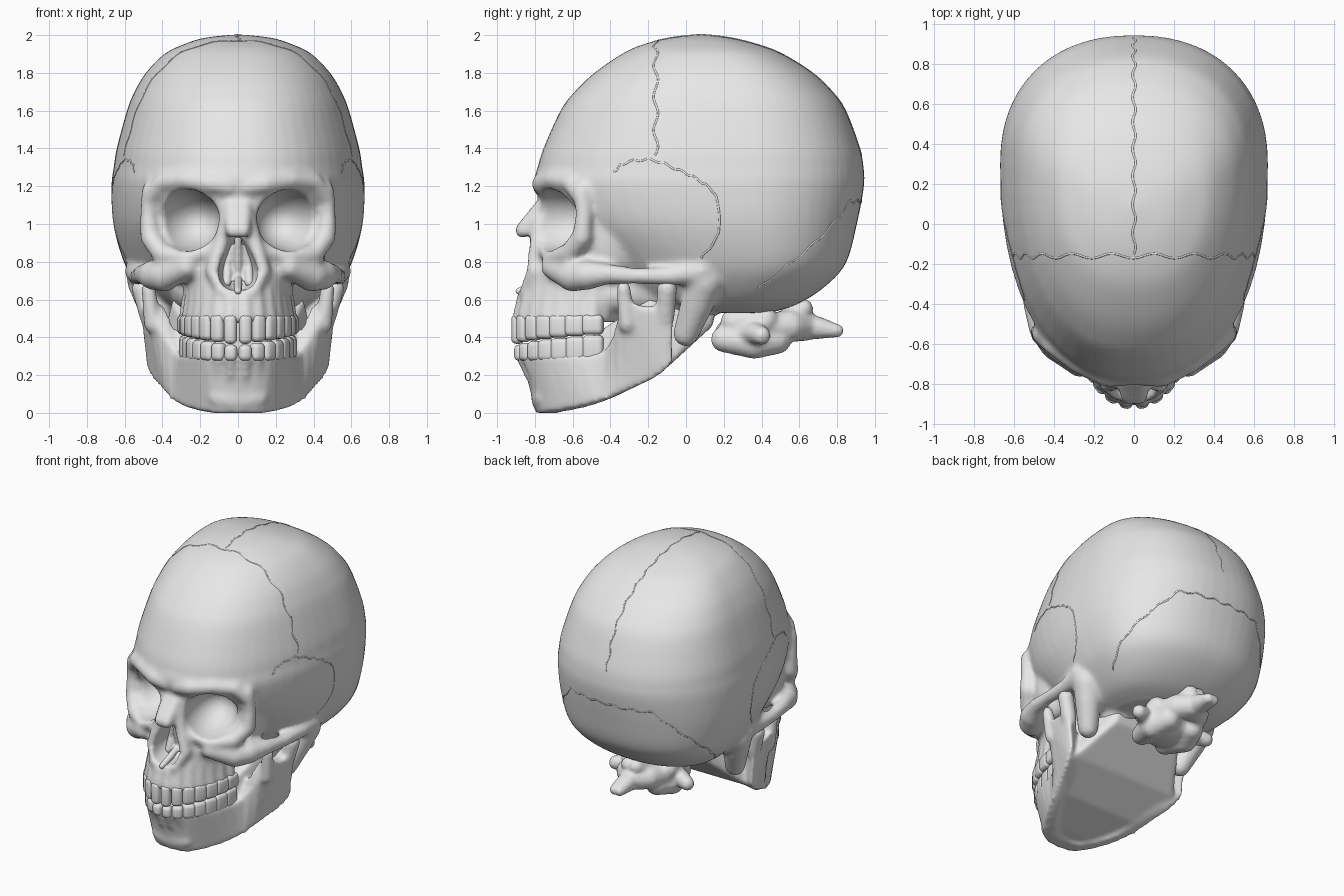
import bpy, bmesh
from math import sin, cos, atan2, pi, radians, copysign
from mathutils import Vector, Matrix
from mathutils.bvhtree import BVHTree

if "Cube" in bpy.data.objects:
    bpy.data.objects.remove(bpy.data.objects["Cube"])

mat = bpy.data.materials.new("bone_grey")
mat.use_nodes = True
GREY = (0.8, 0.8, 0.8, 1)
mat.diffuse_color = GREY
for node in mat.node_tree.nodes:
    if node.type == "BSDF_PRINCIPLED":
        node.inputs["Base Color"].default_value = GREY


def make_object(name, bm):
    bmesh.ops.recalc_face_normals(bm, faces=bm.faces[:])
    me = bpy.data.meshes.new(name)
    bm.to_mesh(me)
    bm.free()
    me.materials.append(mat)
    me.shade_smooth()
    ob = bpy.data.objects.new(name, me)
    bpy.context.collection.objects.link(ob)
    return ob


def smooth_rows(rows, steps=5):
    """Catmull-Rom interpolation of profile rows."""
    p = [Vector(r) for r in rows]
    p = [p[0]] + p + [p[-1]]
    out = []
    for a, b, c, d in zip(p, p[1:], p[2:], p[3:]):
        for i in range(steps):
            t = i / steps
            out.append(b + (c - a) * (t / 2) + (a * 2 - b * 5 + c * 4 - d) * (t * t / 2)
                       + (b * 3 - a - c * 3 + d) * (t ** 3 / 2))
    return out + [p[-1]]


def loft(bm, rows, frac=0.63, n=2.15, seg=56):
    """Stack rounded plan outlines; each row is z, front y, back y, half width."""
    power = lambda v: copysign(abs(v) ** (2 / n), v)
    rings = []
    for z, yf, yb, w in smooth_rows(rows):
        mid = yf + (yb - yf) * frac
        ring = []
        for k in range(seg):
            s, c = sin(2 * pi * k / seg), cos(2 * pi * k / seg)
            ring.append(bm.verts.new((w * power(s), mid + (yb - mid if c > 0 else mid - yf) * power(c), z)))
        rings.append(ring)
    for r, q in zip(rings, rings[1:]):
        for k in range(seg):
            j = (k + 1) % seg
            bm.faces.new((r[k], r[j], q[j], q[k]))
    bm.faces.new(rings[0])
    bm.faces.new(rings[-1])


def ellipsoid(bm, c, r, turn=0, seg=12):
    m = Matrix.Translation(c) @ Matrix.Rotation(turn, 4, "Z") @ Matrix.Diagonal((*r, 1))
    bmesh.ops.create_uvsphere(bm, u_segments=seg, v_segments=seg * 2 // 3, radius=1, matrix=m)


def limb(bm, pts, sides=(1, -1)):
    """Tapered rods with a ball at every joint, along x, y, z, radius points."""
    for side in sides:
        joints = [(Vector((x * side, y, z)), r) for x, y, z, r in pts]
        for p, r in joints:
            ellipsoid(bm, p, (r, r, r))
        for (p, r), (q, s) in zip(joints, joints[1:]):
            m = Matrix.Translation((p + q) / 2) @ (q - p).to_track_quat("Z", "Y").to_matrix().to_4x4()
            bmesh.ops.create_cone(bm, cap_ends=True, segments=12, radius1=r, radius2=s,
                                  depth=(q - p).length, matrix=m)


def hull(bm, pts):
    res = bmesh.ops.convex_hull(bm, input=[bm.verts.new(p) for p in pts])
    inner = [g for g in res["geom_interior"] if isinstance(g, bmesh.types.BMVert)]
    if inner:
        bmesh.ops.delete(bm, geom=inner, context="VERTS")


def fuse(name, bm, voxel, cutter=None, rounds=5):
    """Melt the overlapping volumes of a part into one smooth skin."""
    ob = make_object(name, bm)

    def remesh(size):
        m = ob.modifiers.new("melt", "REMESH")
        m.mode, m.voxel_size = "VOXEL", size
    remesh(voxel)
    if cutter:
        m = ob.modifiers.new("cut", "BOOLEAN")
        m.operation, m.solver, m.object = "DIFFERENCE", "FLOAT", cutter
        remesh(voxel * 0.93)
    m = ob.modifiers.new("soften", "SMOOTH")
    m.factor, m.iterations = 0.5, rounds
    me = bpy.data.meshes.new_from_object(ob.evaluated_get(bpy.context.evaluated_depsgraph_get()))
    ob.modifiers.clear()
    ob.data = me
    me.materials.clear()
    me.materials.append(mat)
    me.shade_smooth()
    return ob


def arch(t, a=0.28, b=0.495):
    return Vector((a * sin(t), -0.4 - b * cos(t), 0))


TOOTH_ANGLES = [radians(s * d) for s in (-1, 1) for d in (8, 22, 35, 46, 57, 68, 79)]

# Eye socket and nose opening cutter
bm = bmesh.new()
for s in (1, -1):
    ellipsoid(bm, (s * 0.28, -0.74, 1.02), (0.178, 0.3, 0.165), s * radians(17), 36)
loft(bm, [(0.65, -1, -0.74, 0.04), (0.68, -1, -0.68, 0.085), (0.75, -1, -0.64, 0.105),
          (0.83, -1, -0.65, 0.08), (0.9, -1, -0.68, 0.045), (0.93, -1, -0.72, 0.02)], 0.5, 2, 32)
cutter = make_object("socket_cutter", bm)
cutter.hide_render = True

# Skull: braincase
bm = bmesh.new()
loft(bm, [(0.53, -0.2, 0.45, 0.28), (0.58, -0.3, 0.6, 0.42), (0.68, -0.4, 0.75, 0.53),
          (0.8, -0.5, 0.85, 0.605), (1.0, -0.7, 0.905, 0.66), (1.2, -0.8, 0.942, 0.67),
          (1.3, -0.785, 0.94, 0.658), (1.4, -0.755, 0.92, 0.642), (1.6, -0.665, 0.845, 0.588),
          (1.7, -0.59, 0.775, 0.548), (1.8, -0.485, 0.67, 0.488), (1.9, -0.34, 0.51, 0.39),
          (1.95, -0.23, 0.38, 0.29), (1.985, -0.09, 0.24, 0.18), (2.003, 0.06, 0.1, 0.02)], n=2.25)
# Skull: face block
loft(bm, [(0.48, -0.9, -0.35, 0.3), (0.6, -0.885, -0.33, 0.285), (0.7, -0.85, -0.3, 0.3),
          (0.8, -0.8, -0.3, 0.36), (0.95, -0.76, -0.3, 0.42), (1.1, -0.77, -0.25, 0.45),
          (1.25, -0.8, -0.2, 0.47), (1.36, -0.75, -0.1, 0.46), (1.46, -0.7, 0, 0.44)], 0.75, 2.05)
# Skull: brow, eye rim, cheekbone with arch, temple ridge and wall
limb(bm, [(0.05, -0.765, 1.2, 0.05), (0.14, -0.762, 1.215, 0.056), (0.28, -0.7, 1.235, 0.05),
          (0.4, -0.61, 1.22, 0.05), (0.465, -0.55, 1.14, 0.05)])
limb(bm, [(0.13, -0.75, 0.87, 0.04), (0.27, -0.71, 0.82, 0.05), (0.4, -0.62, 0.84, 0.055),
          (0.465, -0.55, 0.93, 0.055), (0.475, -0.54, 1.05, 0.045), (0.46, -0.55, 1.18, 0.05)])
limb(bm, [(0.27, -0.71, 0.77, 0.06), (0.39, -0.6, 0.725, 0.085), (0.45, -0.52, 0.73, 0.08),
          (0.5, -0.41, 0.735, 0.055), (0.525, -0.27, 0.725, 0.043), (0.53, -0.08, 0.725, 0.05),
          (0.53, 0.08, 0.75, 0.07)])
limb(bm, [(0.44, -0.53, 1.2, 0.05), (0.425, -0.47, 1.32, 0.05), (0.42, -0.42, 1.42, 0.05)])
for s in (1, -1):
    ellipsoid(bm, (s * 0.36, -0.4, 0.96), (0.115, 0.17, 0.28), seg=20)
# Skull: nasal bones, mastoid and base of the rear palate
limb(bm, [(0.03, -0.74, 1.1, 0.055), (0.025, -0.865, 0.965, 0.043)])
limb(bm, [(0.05, -0.77, 1.02, 0.05), (0.09, -0.79, 0.9, 0.04), (0.13, -0.8, 0.75, 0.045),
          (0.08, -0.85, 0.64, 0.035)])
limb(bm, [(0.49, 0.1, 0.7, 0.1), (0.45, 0.06, 0.58, 0.09), (0.4, 0.0, 0.42, 0.07)])
limb(bm, [(0.2, -0.4, 0.62, 0.1), (0.22, -0.2, 0.66, 0.14), (0.2, 0.05, 0.6, 0.14)])
# Skull: tooth root ridges
for t in TOOTH_ANGLES:
    p, q = arch(t, 0.285, 0.49), arch(t, 0.27, 0.465)
    limb(bm, [(p.x, p.y, 0.5, 0.038), (q.x, q.y, 0.66, 0.026)], (1,))
skull = fuse("skull", bm, 0.016, cutter)
bpy.data.objects.remove(cutter)

# Nasal septum, spine and inner shells
bm = bmesh.new()
limb(bm, [(0, -0.885, 0.645, 0.02), (0, -0.78, 0.68, 0.025), (0, -0.69, 0.72, 0.02),
          (0, -0.74, 0.92, 0.02)], (1,))
limb(bm, [(0.06, -0.72, 0.69, 0.025), (0.055, -0.69, 0.78, 0.025), (0.03, -0.71, 0.88, 0.015)])
fuse("nasal_septum", bm, 0.01, rounds=2)

# Jaw: body and ramus, each station a lower outer point then an upper outer point
bm = bmesh.new()
stations = [(0, -0.795, 0.0, 0, -0.875, 0.31), (0.14, -0.76, 0.0, 0.17, -0.825, 0.31),
            (0.28, -0.58, 0.03, 0.275, -0.65, 0.31), (0.36, -0.42, 0.075, 0.34, -0.43, 0.33),
            (0.42, -0.25, 0.145, 0.48, -0.33, 0.56), (0.475, -0.12, 0.21, 0.51, -0.17, 0.56),
            (0.48, -0.07, 0.27, 0.52, -0.06, 0.6)]


def section(st, s):
    pts = []
    for x, y, z in (st[:3], st[3:]):
        pts += [(s * x, y, z), (s * x * 0.8, -0.3 + (y + 0.3) * 0.8, z)]
    return pts


rows = smooth_rows(stations, 3)
for s in (1, -1):
    for a, b in zip(rows, rows[1:]):
        hull(bm, section(a, s) + section(b, s))
# Jaw: coronoid, condyle, chin and closed underside
limb(bm, [(0.45, -0.31, 0.47, 0.05), (0.475, -0.33, 0.66, 0.038)])
limb(bm, [(0.47, -0.11, 0.5, 0.05), (0.51, -0.1, 0.66, 0.055)])
ellipsoid(bm, (0, -0.77, 0.085), (0.16, 0.05, 0.08), seg=24)
half = [(0, -0.73, 0.01), (0.2, -0.62, 0.025), (0.35, -0.35, 0.1), (0.43, -0.1, 0.24),
        (0.27, 0.14, 0.46), (0.25, 0.17, 0.6), (0.35, -0.2, 0.6), (0.2, -0.66, 0.3)]
hull(bm, half + [(-x, y, z) for x, y, z in half if x])
for t in TOOTH_ANGLES:
    p, q = arch(t, 0.27, 0.475), arch(t, 0.275, 0.435)
    limb(bm, [(p.x, p.y, 0.3, 0.034), (q.x, q.y, 0.19, 0.022)], (1,))
fuse("jaw", bm, 0.015, rounds=8)

# Teeth
for name, upper in (("upper_teeth", True), ("lower_teeth", False)):
    bm = bmesh.new()
    for t in TOOTH_ANGLES:
        back = abs(t) / radians(79)
        bite = 0.36 + 0.055 * back
        lo, hi = (bite, 0.52) if upper else (0.275, bite - 0.004)
        p = arch(t) if upper else arch(t, 0.268, 0.48)
        step = arch(t + 0.1) - arch(t - 0.1)
        m = (Matrix.Translation((p.x, p.y, (lo + hi) / 2))
             @ Matrix.Rotation(atan2(step.y, step.x), 4, "Z")
             @ Matrix.Diagonal((step.length * 1.18, 0.065 + 0.025 * back, hi - lo, 1)))
        bmesh.ops.create_cube(bm, size=1, matrix=m)
    teeth = make_object(name, bm)
    bev = teeth.modifiers.new("round", "BEVEL")
    bev.width, bev.segments = 0.027, 4

# Neck vertebra
bm = bmesh.new()
ellipsoid(bm, (0, 0.34, 0.42), (0.2, 0.19, 0.11), seg=24)
limb(bm, [(0.1, 0.2, 0.39, 0.07), (0.14, 0.36, 0.37, 0.085), (0.1, 0.48, 0.39, 0.08)])
limb(bm, [(0.1, 0.25, 0.48, 0.07), (0.15, 0.42, 0.49, 0.07)])
limb(bm, [(0.12, 0.33, 0.42, 0.08), (0.22, 0.37, 0.42, 0.06), (0.29, 0.4, 0.41, 0.05)])
limb(bm, [(0.12, 0.42, 0.45, 0.08), (0.08, 0.55, 0.46, 0.085), (0, 0.63, 0.46, 0.08)])
limb(bm, [(0, 0.58, 0.46, 0.08), (0.01, 0.7, 0.45, 0.06), (0.02, 0.8, 0.435, 0.037)])
limb(bm, [(0.05, 0.53, 0.48, 0.07), (0.03, 0.62, 0.55, 0.055)])
fuse("neck_vertebra", bm, 0.014)

# Sutures: fine wavy seams half sunk into the braincase
bm = bmesh.new()
bm.from_mesh(skull.data)
tree = BVHTree.FromBMesh(bm)
bm.free()


def seam(name, rays):
    hits = [tree.ray_cast(Vector(o), Vector(d).normalized())[:2] for o, d in rays]
    hits = [h - n * 0.003 for h, n in hits if h]
    cu = bpy.data.curves.new(name, "CURVE")
    cu.dimensions, cu.bevel_depth, cu.bevel_resolution = "3D", 0.006, 2
    sp = cu.splines.new("POLY")
    sp.points.add(len(hits) - 1)
    for pt, h in zip(sp.points, hits):
        pt.co = (*h, 1)
    cu.materials.append(mat)
    bpy.context.collection.objects.link(bpy.data.objects.new(name, cu))


coronal, sagittal, rear = [], [], []
for i in range(121):
    a = radians(-75 + 1.25 * i)
    y = -0.16 + 0.012 * sin(i * 0.5)
    coronal.append(((2 * sin(a), y, 1.2 + 2 * cos(a)), (-sin(a), 0, -cos(a))))
    a = radians(-18 + 0.81 * i)
    sagittal.append(((0.008 * sin(i * 0.5), 0.1 + 2 * sin(a), 1.2 + 2 * cos(a)), (0, -sin(a), -cos(a))))
    deg = 1.35 * (i - 60)
    a = radians(deg)
    z = 1.12 - 0.0092 * max(0, abs(deg) - 30) + 0.008 * sin(i * 0.7)
    rear.append(((2 * sin(a), 0.3 + 2 * cos(a), z), (-sin(a), -cos(a), 0)))
seam("coronal_seam", coronal)
seam("sagittal_seam", sagittal)
seam("rear_seam", rear)
temple = smooth_rows([(-0.38, 1.27), (-0.33, 1.32), (-0.19, 1.34), (-0.05, 1.29),
                      (0.07, 1.23), (0.16, 1.14), (0.17, 0.95), (0.08, 0.82)], 8)
for s, label in ((1, "left"), (-1, "right")):
    seam(label + "_temple_seam", [((2 * s, y, z + 0.006 * sin(i * 1.3)), (-s, 0, 0))
                                  for i, (y, z) in enumerate(temple)])
